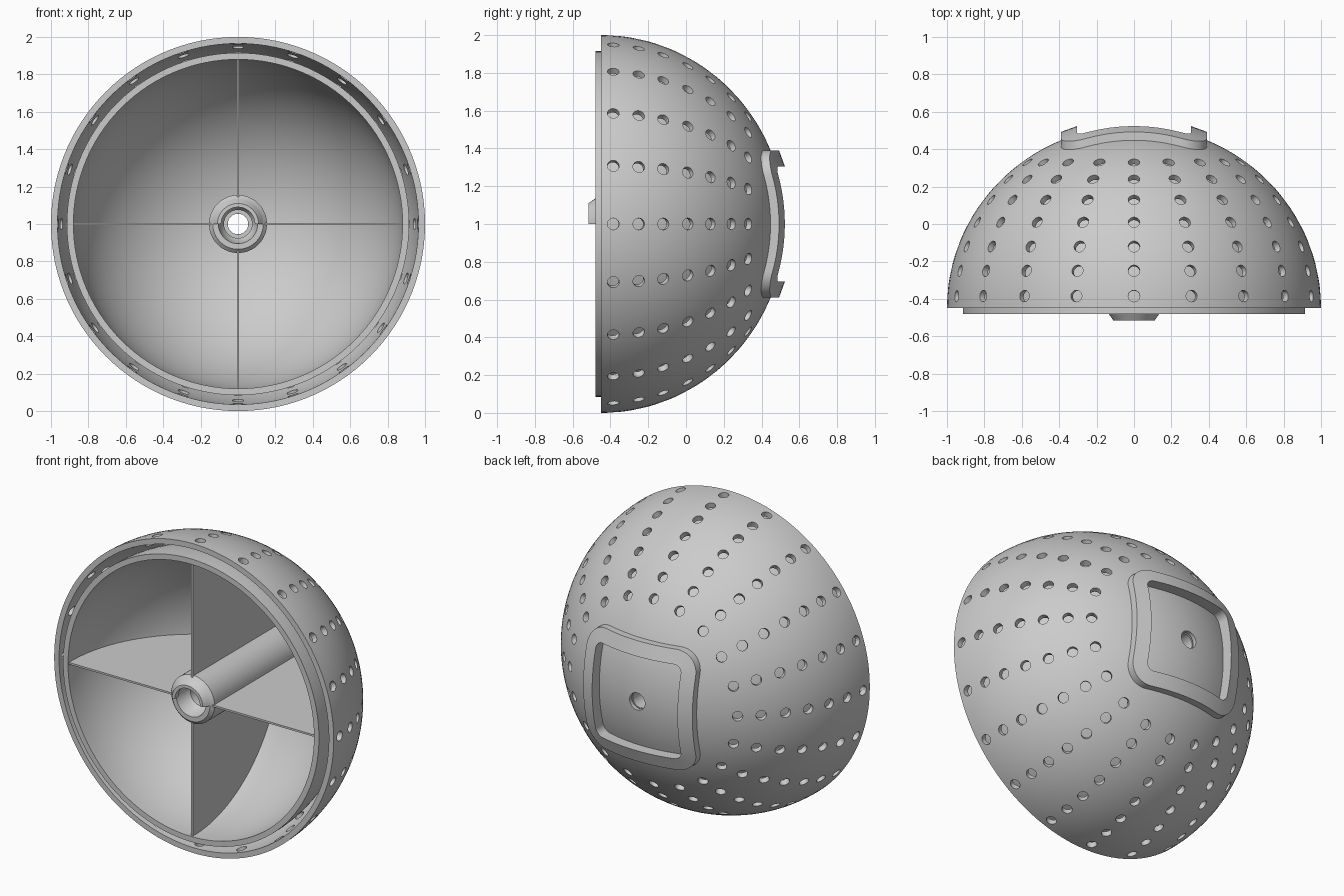
import bpy, bmesh, math
from mathutils import Vector

if "Cube" in bpy.data.objects:
    bpy.data.objects.remove(bpy.data.objects["Cube"], do_unlink=True)

Y0 = -0.45                      # plane of the open rim
CENTRE = Vector((0, Y0, 1))
BORE = 0.055

grey = bpy.data.materials.new("plain grey")
grey.use_nodes = True
grey.diffuse_color = (0.6, 0.6, 0.6, 1)
grey.node_tree.nodes["Principled BSDF"].inputs["Base Color"].default_value = grey.diffuse_color


def make(name, bm):
    bmesh.ops.recalc_face_normals(bm, faces=bm.faces)
    mesh = bpy.data.meshes.new(name)
    bm.to_mesh(mesh)
    bm.free()
    mesh.materials.append(grey)
    obj = bpy.data.objects.new(name, mesh)
    bpy.context.collection.objects.link(obj)
    return obj


def smooth(obj, angle=30):
    bpy.ops.object.select_all(action="DESELECT")
    obj.select_set(True)
    bpy.context.view_layer.objects.active = obj
    bpy.ops.object.shade_smooth_by_angle(angle=math.radians(angle))


def skin(name, loops, closed_loop=True, closed_path=True):
    """Bridge equal-length loops of points into a surface."""
    bm = bmesh.new()
    rows = [[bm.verts.new(p) for p in loop] for loop in loops]
    n, m = len(rows), len(rows[0])
    for i in range(n if closed_path else n - 1):
        a, b = rows[i], rows[(i + 1) % n]
        for j in range(m if closed_loop else m - 1):
            k = (j + 1) % m
            bm.faces.new((a[j], a[k], b[k], b[j]))
    if not closed_path:
        bm.faces.new(rows[0])
        bm.faces.new(rows[-1])
    return make(name, bm)


def revolve(name, profile, segments=120, sweep=2 * math.pi):
    """Turn a closed (radius, y) profile about the y axis."""
    full = sweep > 6
    steps = segments if full else segments + 1
    loops = []
    for i in range(steps):
        t = sweep * i / segments
        loops.append([(r * math.cos(t), y, 1 + r * math.sin(t)) for r, y in profile])
    return skin(name, loops, closed_path=full)


def arc(radius, depth, r_min=BORE, steps=36):
    """Dome curve from the rim in to a small central opening."""
    end = math.acos(r_min / radius)
    return [(radius * math.cos(end * i / steps), Y0 + depth * math.sin(end * i / steps))
            for i in range(steps + 1)]


def rounded_square(half, corner, y_of, side=12):
    """Rounded square in x and z, its y given by the radius."""
    pts = []
    for q in range(4):
        base = q * math.pi / 2
        c, s = math.cos(base), math.sin(base)
        flat = half - corner
        local = [(half, -flat + 2 * flat * i / side) for i in range(side)]
        local += [(flat + corner * math.cos(a), flat + corner * math.sin(a))
                  for a in [math.pi / 2 * i / side for i in range(side)]]
        pts += [(x * c - z * s, x * s + z * c) for x, z in local]
    return [(x, y_of(math.hypot(x, z)), 1 + z) for x, z in pts]


def on_sphere(radius):
    return lambda r: Y0 + math.sqrt(radius ** 2 - r ** 2)


def cut(obj, cutter):
    mod = obj.modifiers.new("cut", "BOOLEAN")
    mod.operation = "DIFFERENCE"
    mod.solver = "EXACT"
    mod.object = cutter
    bpy.context.view_layer.objects.active = obj
    bpy.ops.object.modifier_apply(modifier=mod.name)
    bpy.data.objects.remove(cutter, do_unlink=True)


# Outer perforated dome
DEPTH = 0.975
dome = revolve("outer_dome", arc(1, DEPTH) + arc(0.965, 0.94)[::-1])

# Rows of round holes pointing at the dome centre
bm = bmesh.new()
for y in (-0.385, -0.25, -0.12, 0.01, 0.13, 0.24, 0.33):
    r = math.sqrt(1 - ((y - Y0) / DEPTH) ** 2)
    for i in range(20):
        t = math.radians(18 * i)
        spot = Vector((r * math.cos(t), y - Y0, r * math.sin(t)))
        turn = spot.to_track_quat("Z", "Y").to_matrix().to_4x4()
        turn.translation = CENTRE + spot
        bmesh.ops.create_cone(bm, cap_ends=True, segments=20, radius1=0.031,
                              radius2=0.031, depth=0.14, matrix=turn)
cut(dome, make("hole_cutter", bm))

# Square opening behind the mounting frame
window = skin("window_cutter", [rounded_square(0.35, 0.08, lambda r, y=y: y) for y in (0.2, 0.8)],
              closed_path=False)
cut(dome, window)
smooth(dome)

# Raised mounting frame that follows the dome
frame = skin("mounting_frame", [
    rounded_square(half, corner, on_sphere(radius)) for half, corner, radius in
    ((0.39, 0.14, 0.93), (0.39, 0.14, 1.02), (0.305, 0.05, 1.02), (0.305, 0.05, 0.93))])
smooth(frame)

# Recessed panel inside the frame, with a round centre hole
sizes = []
for i in range(9):
    f = i / 8
    half = 0.31 + (BORE - 0.31) * f
    sizes.append((half, half * (0.17 + 0.83 * f)))
panel = skin("recessed_panel",
             [rounded_square(h, c, on_sphere(0.95)) for h, c in sizes] +
             [rounded_square(h, c, on_sphere(0.925)) for h, c in sizes[::-1]])
smooth(panel)

# Inner bowl with a straight lip standing past the rim
LIP = -0.48
bowl = revolve("inner_bowl", [(0.915, LIP)] + arc(0.915, 0.915) + arc(0.88, 0.88)[::-1] + [(0.88, LIP)])
smooth(bowl)

# Central hub tube with a stepped bore
hub = revolve("hub_tube", [(0.135, LIP), (0.155, -0.46), (0.155, 0.46), (BORE, 0.46), (BORE, -0.2),
                           (0.075, -0.2), (0.075, -0.38), (0.09, -0.4), (0.105, LIP)], 64)
smooth(hub)

# Half collar on the upper side of the hub mouth
collar = revolve("hub_collar", [(0.135, LIP), (0.11, -0.517), (0.09, -0.517), (0.09, LIP)], 32, math.pi)
smooth(collar)

# Four thin ribs from hub to bowl
outline = [(0.14, LIP + 0.01), (0.885, LIP + 0.01)] + arc(0.89, 0.89, 0.14)
for i, name in enumerate(("left_rib", "upper_rib", "right_rib", "lower_rib")):
    t = math.pi / 2 * i
    c, s = math.cos(t), math.sin(t)
    skin(name, [[(r * c - w * s, y, 1 + r * s + w * c) for r, y in outline]
                for w in (-0.006, 0.006)], closed_path=False)
